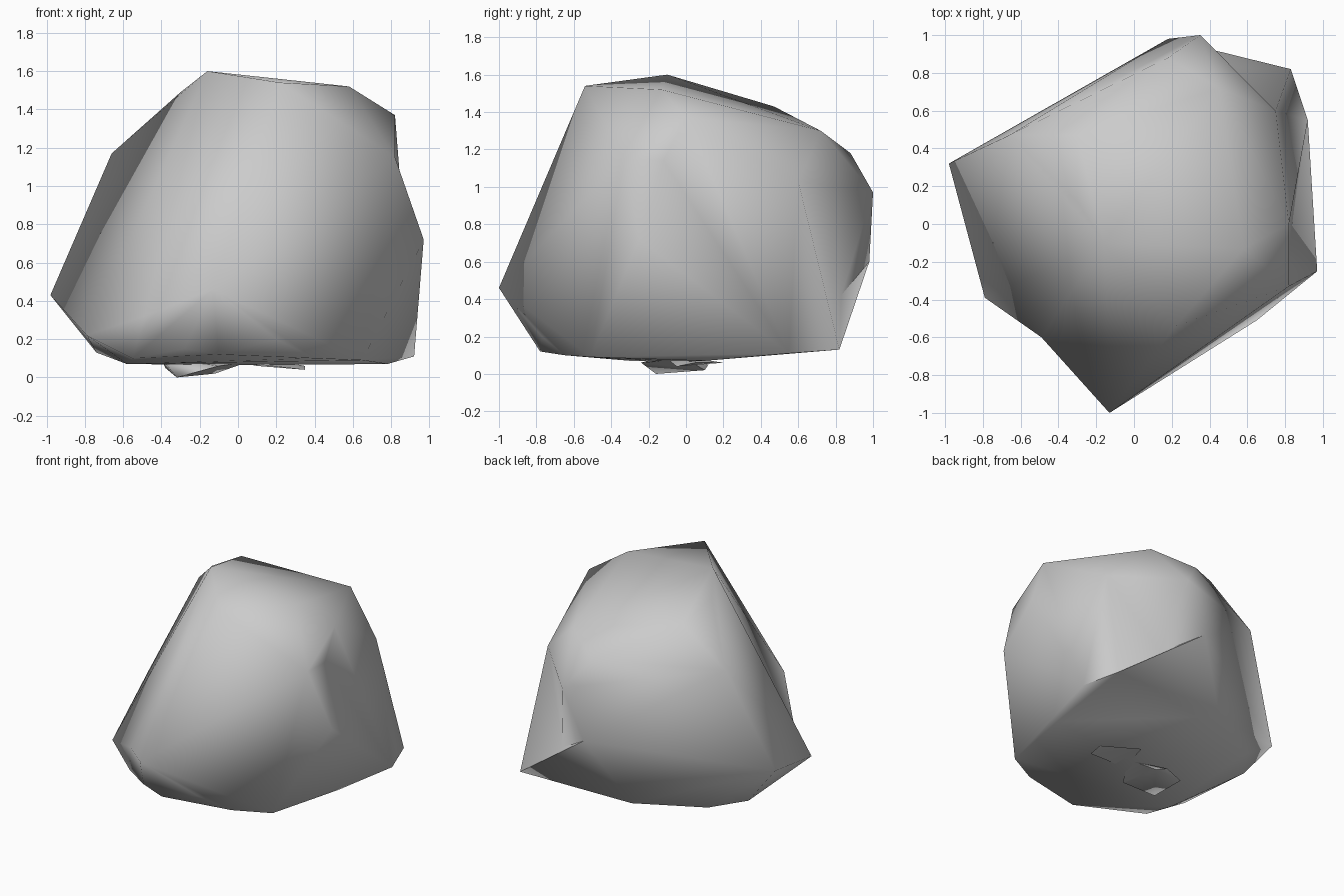
import bpy
import bmesh
import math
from mathutils import Vector

default_cube = bpy.data.objects.get("Cube")
if default_cube:
    bpy.data.objects.remove(default_cube, do_unlink=True)


def make_material(name, colour):
    material = bpy.data.materials.new(name)
    material.use_nodes = True
    material.diffuse_color = colour
    material.node_tree.nodes["Principled BSDF"].inputs["Base Color"].default_value = colour
    return material


stone_grey = make_material("stone_grey", (0.6, 0.6, 0.6, 1))


def dent_edge(bm, start, end, target):
    """Split the edge between two corners and push its middle to the target."""
    ends = [min(bm.verts, key=lambda v: (v.co - Vector(point)).length)
            for point in (start, end)]
    edge = bm.edges.get(ends)
    if edge:
        split = bmesh.ops.subdivide_edges(bm, edges=[edge], cuts=1)
        for item in split["geom_inner"]:
            if isinstance(item, bmesh.types.BMVert):
                item.co = target


def make_stone(name, corners, smooth_angle, dents=()):
    """Wrap the corner points in a faceted hull and soften its shading."""
    bm = bmesh.new()
    for corner in corners:
        bm.verts.new(Vector(corner))
    hull = bmesh.ops.convex_hull(bm, input=bm.verts)
    loose = {item for item in hull["geom_interior"] + hull["geom_unused"]
             if isinstance(item, bmesh.types.BMVert)}
    bmesh.ops.delete(bm, geom=list(loose), context="VERTS")
    for start, end, target in dents:
        dent_edge(bm, start, end, target)
    bmesh.ops.triangulate(bm, faces=bm.faces)
    bmesh.ops.recalc_face_normals(bm, faces=bm.faces)
    mesh = bpy.data.meshes.new(name)
    bm.to_mesh(mesh)
    bm.free()
    mesh.materials.append(stone_grey)
    stone = bpy.data.objects.new(name, mesh)
    bpy.context.collection.objects.link(stone)
    bpy.ops.object.select_all(action="DESELECT")
    stone.select_set(True)
    bpy.context.view_layer.objects.active = stone
    bpy.ops.object.shade_smooth_by_angle(angle=math.radians(smooth_angle))
    return stone


# Main boulder: crown, shoulders, widest corners and underside
front_spike = (-.13, -1, .46)
left_foot = (-.79, -.39, .22)
back_tip = (.35, 1, .97)
back_foot = (.83, .82, .13)
side_brow = (.82, 0, 1.37)
side_corner = (.97, -.25, .72)
crown = [(-.16, -.1, 1.6), (.22, -.54, 1.54), (.58, -.13, 1.52),
         (-.3, .12, 1.49), (-.3, .47, 1.43), side_brow]
shoulders = [(.82, -.33, 1.15), (.05, -.72, 1.05), (-.66, .47, 1.17),
             (.18, .88, 1.18), (.45, .72, 1.3), (.75, .6, 1.03),
             (-.73, .42, .97)]
sides = [front_spike, left_foot, back_tip, (-.98, .32, .43),
         side_corner, (.18, .98, .6)]
underside = [back_foot, (-.1, -.78, .12), (-.28, -.74, .15), (-.55, -.52, .1),
             (-.58, -.3, .07), (-.74, .3, .13), (-.55, .52, .11),
             (.65, -.51, .09), (.4, -.65, .1), (.78, .1, .07), (.92, .55, .11),
             (-.1, .8, .13), (0, 0, .065), (.2, -.77, .2)]
make_stone("boulder", crown + shoulders + sides + underside, 70,
           [(back_tip, back_foot, (.46, .83, .42)),
            (front_spike, left_foot, (-.49, -.6, .32)),
            (side_brow, side_corner, (.82, -.12, 1.14))])

# Small fragments beneath and beside the boulder
make_stone("bottom_lump", [(-.4, -.1, .1), (-.32, -.16, 0), (-.38, .05, .05),
                           (-.1, -.24, .06), (-.12, .1, .02), (-.2, .12, .05),
                           (.05, 0, .08)], 80)
make_stone("bottom_flake", [(0, -.1, .08), (.35, -.05, .04), (.35, .05, .06),
                            (.1, .2, .06), (.2, 0, .09)], 80)
make_stone("side_chip", [(.76, -.3, .27), (.7, -.4, .27), (.7, -.4, .21),
                         (.66, -.34, .2)], 80)
